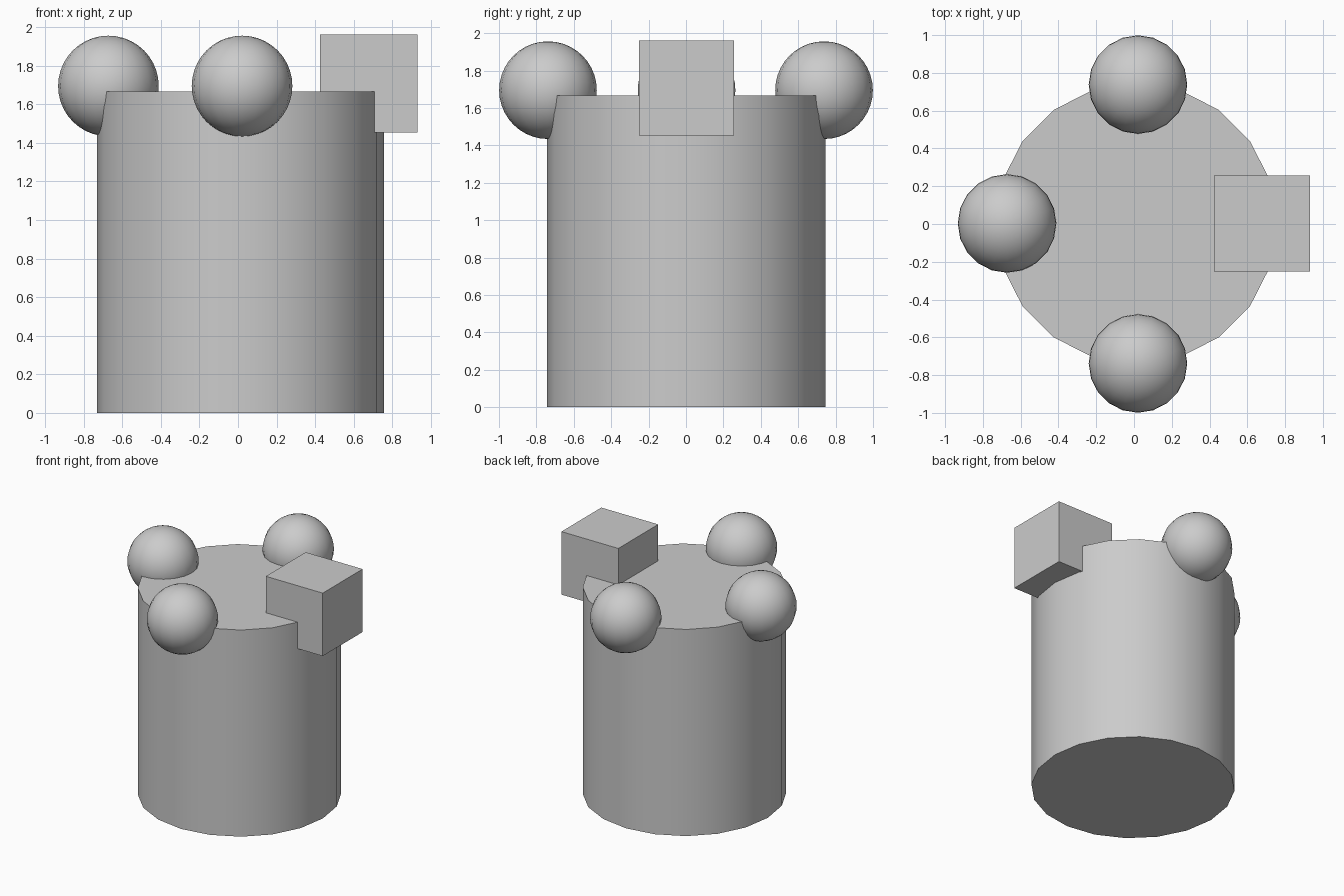
import bpy

if "Cube" in bpy.data.objects:
    bpy.data.objects.remove(bpy.data.objects["Cube"])

def smooth(obj):
    bpy.ops.object.shade_smooth_by_angle(angle=0.6)

# Main drum, 20 sides
bpy.ops.mesh.primitive_cylinder_add(vertices=20, radius=0.744, depth=1.667,
                                    location=(0.012, 0.002, 0.8335))
drum = bpy.context.object
drum.name = "drum"
smooth(drum)

# Balls on the rim: left, front, back
balls = {"left_ball": (-0.672, 0.003), "front_ball": (0.021, -0.738),
         "back_ball": (0.021, 0.738)}
for name, (x, y) in balls.items():
    bpy.ops.mesh.primitive_uv_sphere_add(segments=20, ring_count=20, radius=0.261,
                                         location=(x, y, 1.695))
    ball = bpy.context.object
    ball.name = name
    smooth(ball)

# Block on the right rim
bpy.ops.mesh.primitive_cube_add(size=0.508, location=(0.678, 0.003, 1.707))
bpy.context.object.name = "right_block"
